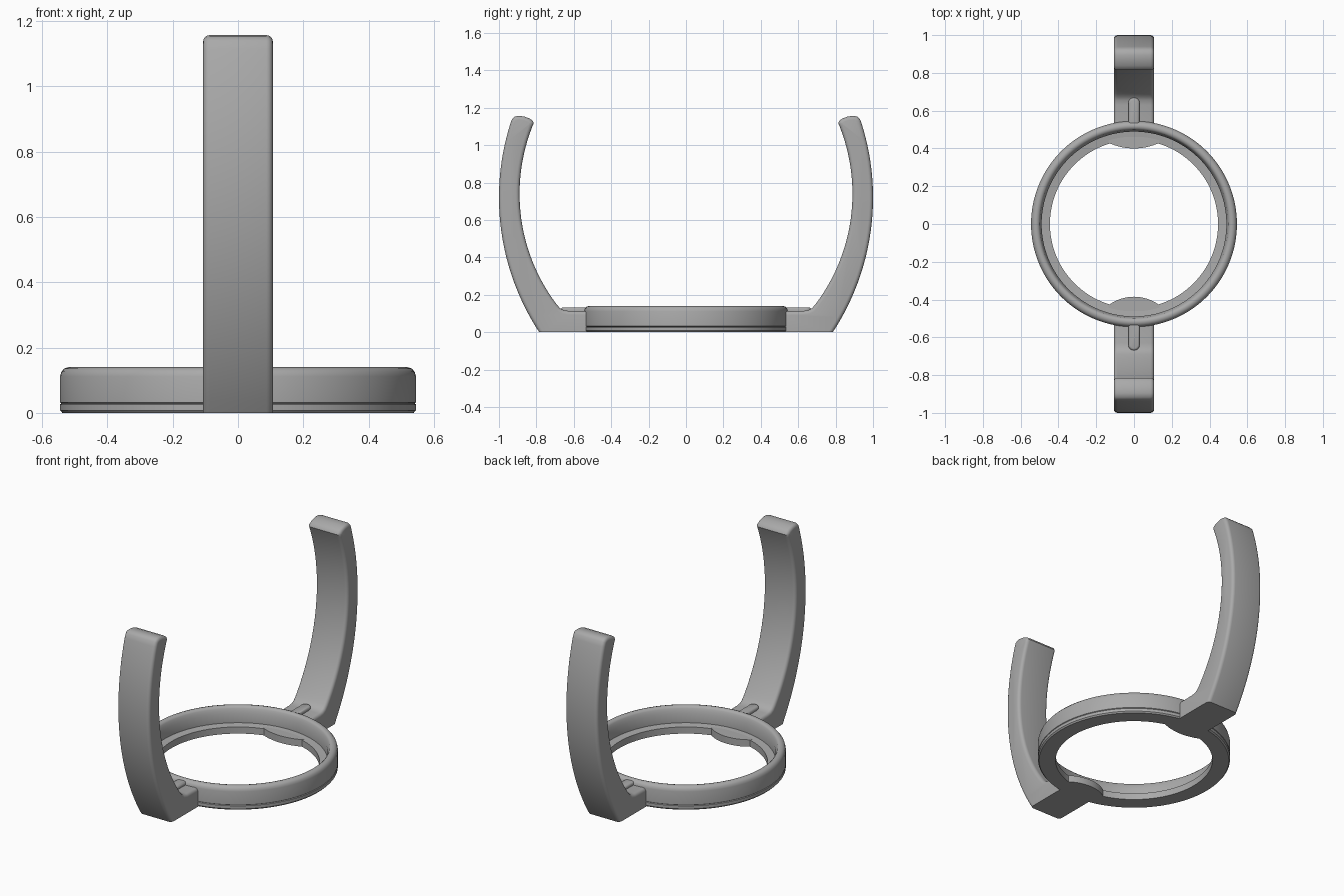
import bpy, bmesh
from math import sin, cos, pi, asin, sqrt, radians

cube = bpy.data.objects.get("Cube")
if cube:
    bpy.data.objects.remove(cube)

GREY = (0.4, 0.4, 0.4, 1)
mat = bpy.data.materials.new("plain grey")
mat.use_nodes = True
mat.diffuse_color = GREY
mat.node_tree.nodes["Principled BSDF"].inputs["Base Color"].default_value = GREY


def finish(bm, name, angle=35):
    bmesh.ops.recalc_face_normals(bm, faces=bm.faces)
    me = bpy.data.meshes.new(name)
    bm.to_mesh(me)
    bm.free()
    me.materials.append(mat)
    ob = bpy.data.objects.new(name, me)
    bpy.context.collection.objects.link(ob)
    bpy.ops.object.select_all(action='DESELECT')
    bpy.context.view_layer.objects.active = ob
    ob.select_set(True)
    bpy.ops.object.shade_smooth_by_angle(angle=radians(angle))
    return ob


def prism(points, offset):
    """Extrude a closed 3D outline along an offset vector."""
    bm = bmesh.new()
    face = bm.faces.new([bm.verts.new(p) for p in points])
    out = bmesh.ops.extrude_face_region(bm, geom=[face], use_keep_orig=True)
    verts = [v for v in out["geom"] if isinstance(v, bmesh.types.BMVert)]
    bmesh.ops.translate(bm, verts=verts, vec=offset)
    return bm


def arc(cy, cz, r, z0, z1, n):
    """Points of a circle's +y side, spaced evenly in angle between two heights."""
    a, b = asin((z0 - cz) / r), asin((z1 - cz) / r)
    angles = [a + (b - a) * i / n for i in range(n + 1)]
    return [(cy + r * cos(t), cz + r * sin(t)) for t in angles]


# Ring: lathed section with an inner ledge, a rounded rim and a fine outer seam
SEGMENTS = 128
section = [(0.445, 0), (0.538, 0), (0.545, 0.008), (0.545, 0.026), (0.541, 0.029),
           (0.545, 0.032), (0.545, 0.112), (0.541, 0.126), (0.532, 0.136),
           (0.519, 0.14), (0.507, 0.137), (0.499, 0.128), (0.496, 0.115),
           (0.489, 0.1), (0.489, 0.045), (0.445, 0.04)]
bm = bmesh.new()
loops = [[bm.verts.new((r * cos(2 * pi * i / SEGMENTS), r * sin(2 * pi * i / SEGMENTS), z))
          for r, z in section] for i in range(SEGMENTS)]
for i, a in enumerate(loops):
    b = loops[(i + 1) % SEGMENTS]
    for j in range(len(section)):
        k = (j + 1) % len(section)
        bm.faces.new((a[j], b[j], b[k], a[k]))
finish(bm, "ring")

# Arm side profile: foot, outer curve, rounded tip, inner curve, fillet
HALF = 0.107
profile = [(0.5, 0)]
profile += arc(-0.313, 0.72, 1.313, 0, 1.115, 28)
profile += [(0.93, 1.14), (0.917, 1.152), (0.895, 1.157), (0.865, 1.153),
            (0.838, 1.143), (0.82, 1.131), (0.814, 1.118)]
profile += arc(-0.09, 0.74, 0.98, 1.1, 0.145, 26)
profile += [(0.672, 0.127), (0.655, 0.118), (0.63, 0.114), (0.5, 0.112)]


def make_arm(name, side):
    bm = prism([(-HALF, side * y, z) for y, z in profile], (2 * HALF, 0, 0))
    rims = [e for e in bm.edges
            if abs(e.verts[0].co.x - e.verts[1].co.x) < 0.001
            and max(v.co.z for v in e.verts) > 0.01
            and max(abs(v.co.y) for v in e.verts) > 0.51]
    bmesh.ops.bevel(bm, geom=rims, offset=0.02, segments=4, profile=0.5, affect='EDGES')
    finish(bm, name)


def make_rib(name, side):
    w, end, top = 0.03, 0.64, 0.132
    pts = [(-w, side * 0.515, 0.09), (w, side * 0.515, 0.09)]
    pts += [(w * cos(pi * i / 12), side * (end + w * sin(pi * i / 12)), 0.09) for i in range(13)]
    pts += [(-w, side * 0.53, 0.09)]
    bm = prism(pts, (0, 0, top - 0.09))
    rims = [e for e in bm.edges if all(v.co.z > top - 0.001 for v in e.verts)]
    bmesh.ops.bevel(bm, geom=rims, offset=0.012, segments=3, profile=0.5, affect='EDGES')
    finish(bm, name)


def make_tab(name, side, tip):
    # Shallow arc reaching inward from the ring's ledge
    half, base, n = 0.135, 0.43, 16
    sag = base - tip
    r = (half ** 2 + sag ** 2) / (2 * sag)
    pts = []
    for i in range(n + 1):
        x = -half + 2 * half * i / n
        pts.append((x, side * (tip + r - sqrt(r * r - x * x)), 0))
    pts += [(half, side * 0.46, 0), (-half, side * 0.46, 0)]
    finish(prism(pts, (0, 0, 0.042)), name)


for label, side, tip in (("front", -1, 0.385), ("back", 1, 0.4)):
    make_arm(label + "_arm", side)
    make_rib(label + "_rib", side)
    make_tab(label + "_tab", side, tip)
